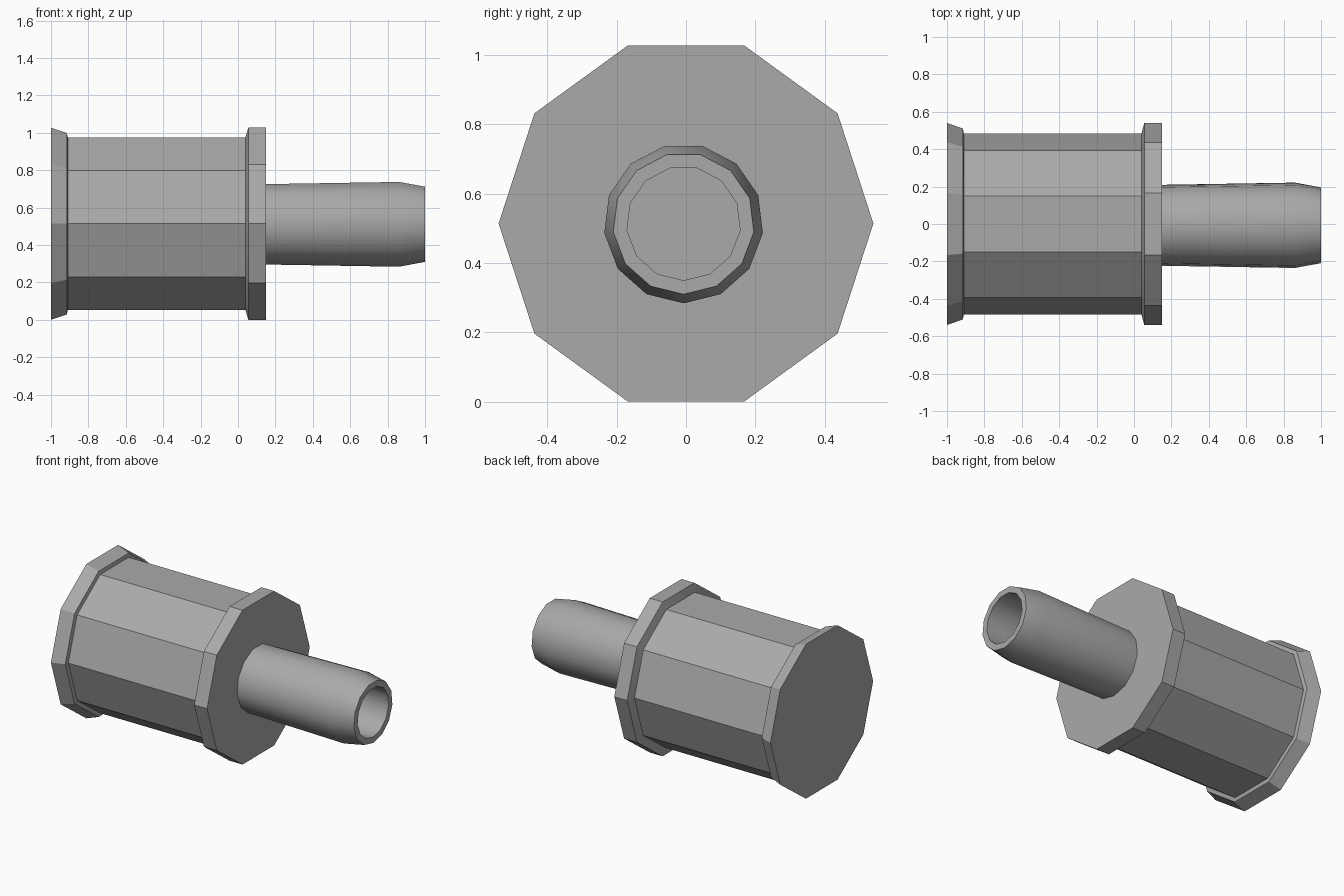
import bpy
import bmesh
from math import cos, sin, pi, radians

if "Cube" in bpy.data.objects:
    bpy.data.objects.remove(bpy.data.objects["Cube"], do_unlink=True)

AXIS_Z = 0.514

grey = bpy.data.materials.new("plain grey")
grey.use_nodes = True
colour = (0.4, 0.4, 0.4, 1)
grey.diffuse_color = colour
grey.node_tree.nodes["Principled BSDF"].inputs["Base Color"].default_value = colour


def lathe(name, profile, sides, start=0.0, y=0.0, closed=False):
    """Sweep (x, radius) points around a lengthwise axis; cap both ends unless closed."""
    bm = bmesh.new()
    rings = []
    for x, r in profile:
        angles = [start + 2 * pi * i / sides for i in range(sides)]
        rings.append([bm.verts.new((x, y + r * cos(a), AXIS_Z + r * sin(a))) for a in angles])
    pairs = list(zip(rings, rings[1:]))
    if closed:
        pairs.append((rings[-1], rings[0]))
    else:
        bm.faces.new(rings[0])
        bm.faces.new(rings[-1])
    for a, b in pairs:
        for i in range(sides):
            j = (i + 1) % sides
            bm.faces.new((a[i], a[j], b[j], b[i]))
    bmesh.ops.recalc_face_normals(bm, faces=bm.faces)
    mesh = bpy.data.meshes.new(name)
    bm.to_mesh(mesh)
    bm.free()
    mesh.materials.append(grey)
    obj = bpy.data.objects.new(name, mesh)
    bpy.context.collection.objects.link(obj)
    bpy.ops.object.select_all(action='DESELECT')
    obj.select_set(True)
    bpy.context.view_layer.objects.active = obj
    bpy.ops.object.shade_smooth_by_angle(angle=radians(30))
    return obj


# Ten-sided body with a flared end rim and a chamfered collar
lathe("flanged_body", [(-1, 0.54), (-0.915, 0.51), (-0.91, 0.485),
                       (0.04, 0.485), (0.055, 0.54), (0.15, 0.54)], 10)

# Hollow spout with a tapered tip, its bore ending on the collar face
lathe("hollow_spout", [(0.15, 0.218), (0.86, 0.23), (1, 0.204),
                       (1, 0.164), (0.15, 0.164)], 13, start=-pi / 2, y=-0.007, closed=True)
